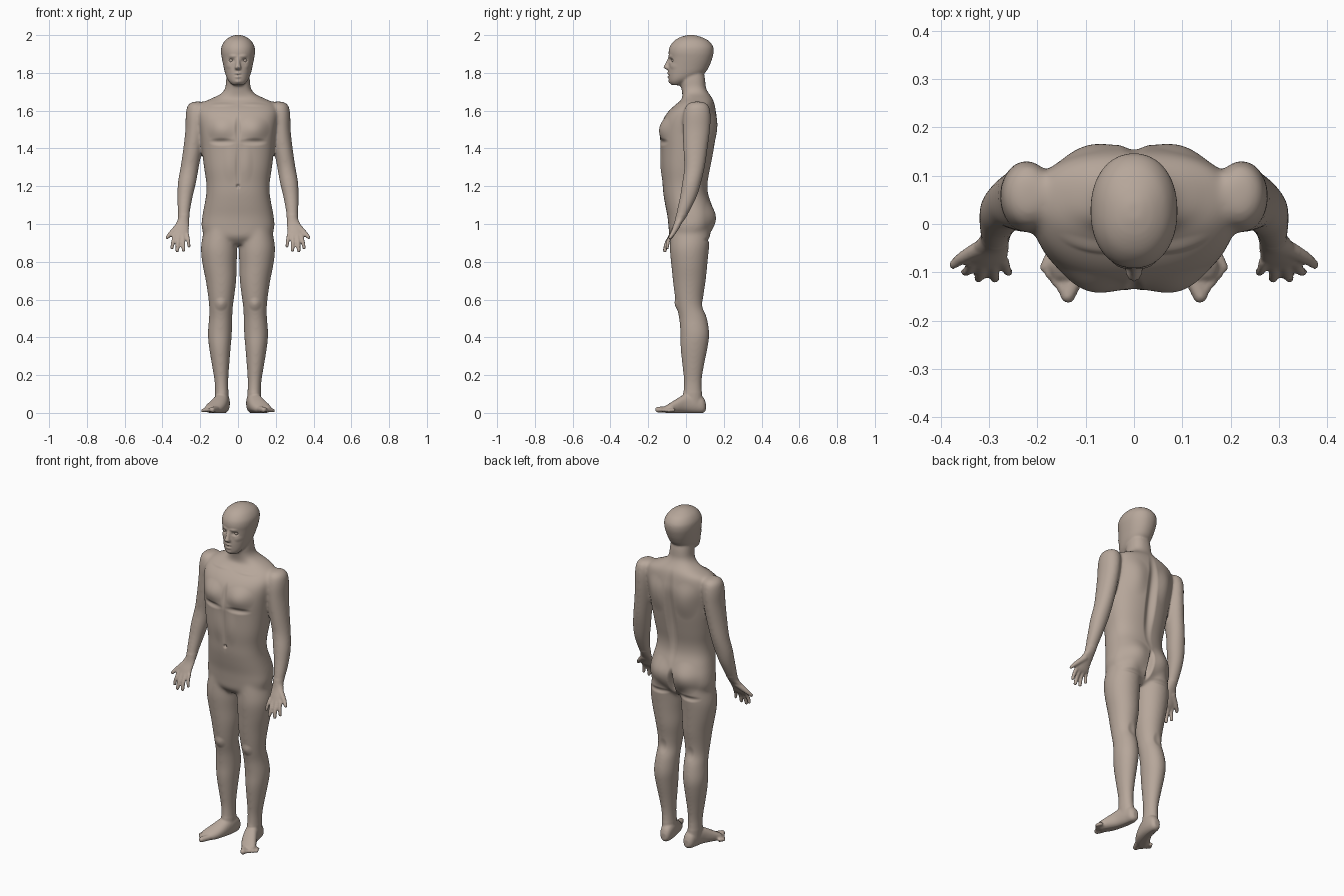
import bpy, bmesh, math
from mathutils import Vector, Matrix, Quaternion

skin = bpy.data.materials.new("warm_taupe")
skin.diffuse_color = (0.47, 0.385, 0.325, 1)

UP = Quaternion()                                # rings lie flat
FORWARD = Quaternion((1, 0, 0), math.pi / 2)     # rings face the front
bm = bmesh.new()


def spline(a, b, c, d, t):
    return 0.5 * (2*b + (c - a)*t + (2*a - 5*b + 4*c - d)*t*t + (3*b - a - 3*c + d)*t**3)


def loft(rings, turn=None, side=1, power=2.0, steps=4, seg=32):
    """Closed smooth tube through rings (x, y, z, rx, ry); turn=None follows the path."""
    fine = []
    for i in range(len(rings) - 1):
        quad = [rings[max(0, min(len(rings) - 1, i + k))] for k in (-1, 0, 1, 2)]
        fine += [[spline(*v, s / steps) for v in zip(*quad)] for s in range(steps)]
    fine.append(list(rings[-1]))
    loops = []
    for i, (x, y, z, rx, ry) in enumerate(fine):
        q = turn
        if q is None:
            a, b = fine[max(i - 1, 0)], fine[min(i + 1, len(fine) - 1)]
            q = (Vector(b[:3]) - Vector(a[:3])).to_track_quat('Z', 'Y')
        loop = []
        for k in range(seg):
            ang = 2 * math.pi * k / seg
            c, s = math.cos(ang), math.sin(ang)
            p = q @ Vector((math.copysign(abs(c) ** (2 / power), c) * max(rx, .002),
                            math.copysign(abs(s) ** (2 / power), s) * max(ry, .002), 0))
            loop.append(bm.verts.new(((x + p.x) * side, y + p.y, z + p.z)))
        loops.append(loop)
    for a, b in zip(loops, loops[1:]):
        for k in range(seg):
            j = (k + 1) % seg
            bm.faces.new((a[k], a[j], b[j], b[k]))
    bm.faces.new(loops[0][::-1])
    bm.faces.new(loops[-1])


def digit(points, r0, r1, side):
    """Round-ended finger or toe."""
    n = len(points) - 1
    rings = [(*p, r0 + (r1 - r0) * i / n, r0 + (r1 - r0) * i / n) for i, p in enumerate(points)]
    a, b = Vector(points[-2]), Vector(points[-1])
    d = (b - a).normalized()
    for f, w in ((.6, .8), (.95, .3)):
        rings.append((*(b + d * r1 * f), r1 * w, r1 * w))
    loft(rings, None, side, seg=16)


def slices(rows):
    """(z, cx, rx, front, back) rows to rings."""
    return [(cx, (f + b) / 2, z, rx, (b - f) / 2) for z, cx, rx, f, b in rows]


# Torso and neck
loft(slices([
    (.89, 0, .06, -.05, .07), (.93, 0, .165, -.085, .115), (.98, 0, .192, -.092, .142),
    (1.04, 0, .189, -.098, .152), (1.1, 0, .178, -.11, .137), (1.16, 0, .168, -.12, .117),
    (1.22, 0, .168, -.125, .115), (1.3, 0, .18, -.133, .13), (1.4, 0, .192, -.135, .149),
    (1.48, 0, .2, -.137, .16), (1.55, 0, .21, -.122, .165), (1.6, 0, .212, -.09, .158),
    (1.64, 0, .19, -.045, .15), (1.665, 0, .14, -.02, .14), (1.69, 0, .09, -.02, .122),
    (1.72, 0, .068, -.025, .106), (1.77, 0, .062, -.03, .1), (1.82, 0, .055, -.02, .09)]),
    UP, power=2.35, seg=64)

# Head and nose
loft(slices([
    (1.735, 0, .028, -.075, -.02), (1.75, 0, .044, -.088, .005), (1.77, 0, .058, -.092, .05),
    (1.8, 0, .069, -.094, .1), (1.84, 0, .078, -.092, .125), (1.88, 0, .086, -.09, .14),
    (1.91, 0, .09, -.092, .146), (1.94, 0, .087, -.085, .143), (1.97, 0, .07, -.062, .12),
    (1.99, 0, .043, -.028, .08), (2.0, 0, .015, .01, .045)]), UP, power=2.15, seg=48)
loft([(0, -.085, 1.885, .008, .008), (0, -.09, 1.865, .01, .012), (0, -.097, 1.845, .012, .015),
      (0, -.1, 1.83, .017, .02), (0, -.095, 1.82, .015, .015), (0, -.09, 1.815, .008, .008)], UP)

for side in (1, -1):
    # Leg
    loft(slices([
        (.98, .09, .088, -.08, .13), (.9, .099, .095, -.085, .125), (.85, .1, .096, -.085, .12),
        (.78, .097, .09, -.078, .113), (.7, .09, .081, -.07, .105), (.62, .089, .07, -.06, .093),
        (.56, .09, .063, -.05, .092), (.5, .092, .062, -.037, .112), (.42, .096, .064, -.03, .124),
        (.35, .096, .058, -.03, .116), (.25, .092, .046, -.02, .096), (.17, .088, .037, -.012, .084),
        (.11, .086, .036, -.015, .085), (.05, .083, .036, -.02, .088)]), UP, side)
    # Foot
    loft([(.075, .105, .033, .015, .02), (.077, .09, .042, .03, .042), (.08, .05, .052, .037, .055),
          (.09, 0, .05, .041, .052), (.11, -.05, .036, .047, .038), (.13, -.088, .024, .046, .026),
          (.138, -.113, .018, .03, .017)], FORWARD, side, 2.3)
    # Toes
    for i in range(5):
        t = i / 4
        root = (.112 + .06 * t, -.095 + .035 * t, .02 - .005 * t)
        tip = (.137 + .05 * t, -.149 + .058 * t, .017 - .005 * t)
        r = .017 if i == 0 else .0125 - .001 * i / 2
        digit([root, tip], r, r * .9, side)
    # Arm
    loft([(.215, .06, 1.648, .025, .03), (.22, .06, 1.628, .047, .06), (.222, .058, 1.58, .055, .073),
          (.227, .055, 1.5, .052, .073), (.239, .05, 1.4, .051, .065), (.256, .045, 1.3, .049, .055),
          (.27, .03, 1.22, .049, .051), (.28, .014, 1.15, .042, .046), (.286, -.01, 1.08, .035, .037),
          (.288, -.03, 1.03, .03, .027), (.295, -.045, 1.0, .036, .02), (.302, -.064, .965, .042, .017),
          (.303, -.079, .935, .043, .014), (.303, -.086, .922, .037, .009)], UP, side)
    # Fingers and thumb, from the little finger outwards
    for base, tip, r in (((.268, -.077, .945), (.259, -.1, .882), .0105),
                         ((.291, -.081, .937), (.288, -.113, .861), .0115),
                         ((.314, -.081, .937), (.322, -.112, .858), .0118),
                         ((.336, -.077, .943), (.35, -.1, .874), .0112)):
        mid = [(a + b) / 2 - (.006 if k == 1 else 0) for k, (a, b) in enumerate(zip(base, tip))]
        digit([base, mid, tip], r, r * .85, side)
    digit([(.308, -.045, .995), (.338, -.06, .967), (.36, -.073, .945), (.375, -.085, .928)],
          .018, .0095, side)

# Merge the parts into one skin
mesh = bpy.data.meshes.new("body")
bm.to_mesh(mesh)
bm.free()
body = bpy.data.objects.new("body", mesh)
bpy.context.collection.objects.link(body)
mod = body.modifiers.new("merge", 'REMESH')
mod.mode = 'VOXEL'
mod.voxel_size = .0052
deps = bpy.context.evaluated_depsgraph_get()
merged = bpy.data.meshes.new_from_object(body.evaluated_get(deps))
body.modifiers.clear()
body.data = merged

bm = bmesh.new()
bm.from_mesh(merged)
# Blend the joints strongly, and the hands, feet and face lightly
trunk = [v for v in bm.verts if .11 < v.co.z < 1.735 and not (abs(v.co.x) > .235 and v.co.z < 1.05)]
for i in range(25):
    bmesh.ops.smooth_vert(bm, verts=trunk, factor=.5, use_axis_x=True, use_axis_y=True, use_axis_z=True)
for i in range(3):
    bmesh.ops.smooth_vert(bm, verts=bm.verts, factor=.5, use_axis_x=True, use_axis_y=True, use_axis_z=True)

# Mirrored sculpt strokes: centre, radii, push along y
strokes = (
    (.035, -.08, 1.866, .024, .04, .015, .012),    # eye socket
    (.03, -.088, 1.888, .036, .03, .012, -.005),   # brow
    (.052, -.07, 1.835, .025, .04, .02, -.004),    # cheekbone
    (0, -.095, 1.798, .024, .03, .01, -.006),      # upper lip
    (0, -.095, 1.778, .022, .03, .009, -.006),     # lower lip
    (0, -.095, 1.788, .03, .03, .007, .005),       # mouth
    (0, -.09, 1.752, .025, .03, .014, -.004),      # chin
    (.095, -.125, 1.505, .09, .08, .075, -.016),   # chest muscle
    (.09, -.13, 1.435, .09, .07, .022, .009),      # crease under chest
    (0, -.14, 1.51, .02, .06, .1, .009),           # breastbone
    (0, -.13, 1.3, .018, .06, .16, .006),          # belly line
    (.045, -.13, 1.32, .04, .06, .12, -.004),      # belly muscle
    (0, -.12, 1.2, .013, .05, .014, .012),         # navel
    (.09, -.05, 1.633, .09, .05, .014, -.005),     # collarbone
    (0, .15, 1.38, .04, .09, .32, -.022),          # spine
    (.1, .15, 1.5, .08, .07, .12, .011),           # shoulder blade
    (.085, .13, 1.03, .085, .09, .1, .014),        # buttock
    (0, .14, .985, .022, .1, .1, -.04),            # buttock cleft
    (.1, .12, .915, .085, .07, .02, -.008),        # buttock fold
    (.09, -.05, .575, .04, .04, .04, -.008),       # kneecap
    (.09, .1, .57, .03, .05, .05, -.006),          # back of knee
)
for v in bm.verts:
    x, y, z = abs(v.co.x), v.co.y, v.co.z
    for cx, cy, cz, rx, ry, rz, push in strokes:
        dz = (z - cz) / rz
        if -1 < dz < 1:
            d = dz * dz + ((x - cx) / rx) ** 2 + ((y - cy) / ry) ** 2
            if d < 1:
                v.co.y += push * (1 - d) ** 2
    v.co.z = max(v.co.z, 0)
for f in bm.faces:
    f.smooth = True
    f.material_index = 0
bm.to_mesh(merged)
bm.free()
merged.materials.clear()
merged.materials.append(skin)

# Eyes
for side, name in ((1, "left_eye"), (-1, "right_eye")):
    bpy.ops.mesh.primitive_uv_sphere_add(segments=24, ring_count=12, radius=.013,
                                         location=(.035 * side, -.063, 1.866))
    eye = bpy.context.object
    eye.name = name
    eye.data.materials.append(skin)
    bpy.ops.object.shade_smooth()
